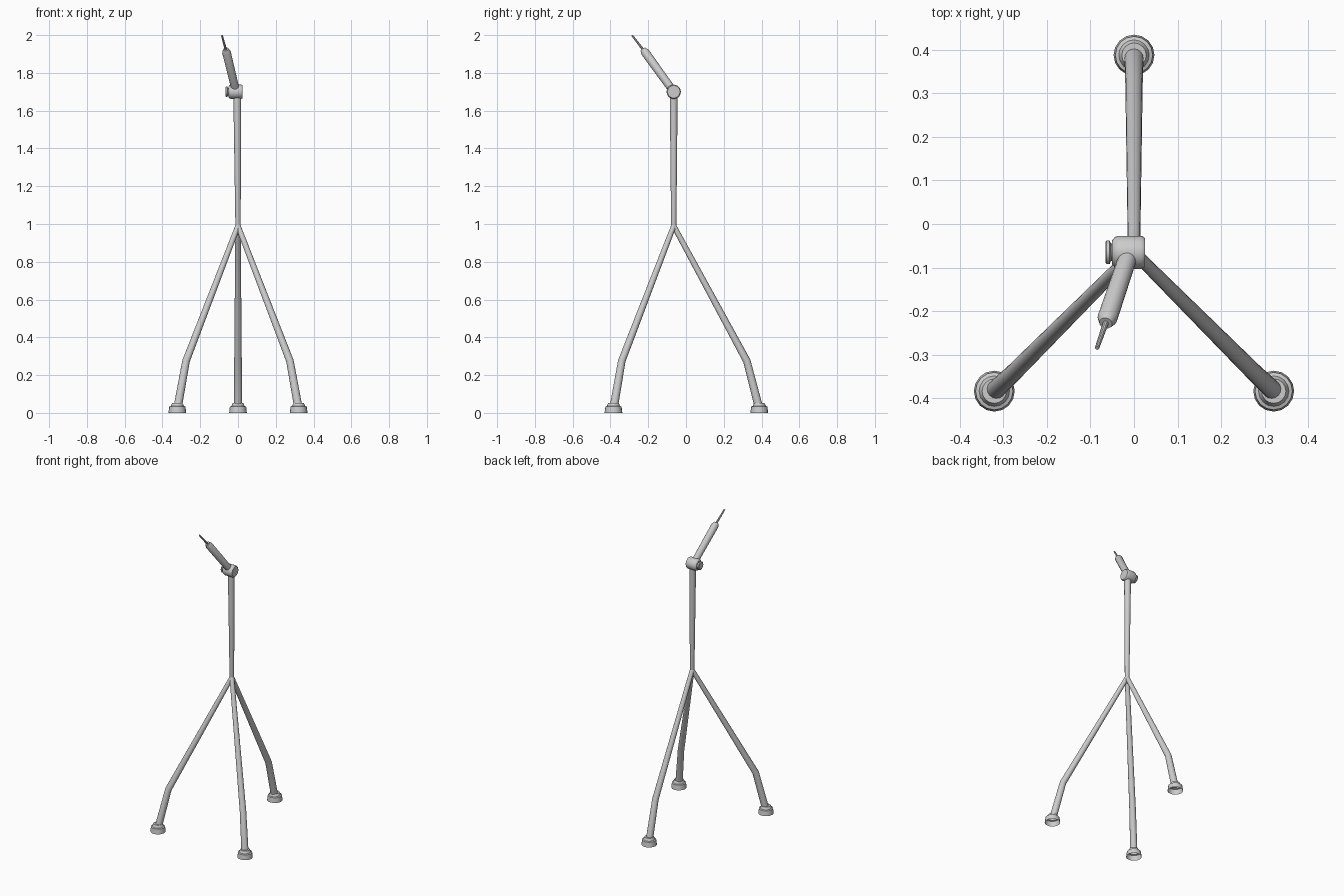
import bpy, bmesh
from mathutils import Vector

if "Cube" in bpy.data.objects:
    bpy.data.objects.remove(bpy.data.objects["Cube"])


def tube(name, pts, radii, sides=16, bottom=True, top=True):
    """Sweep a round section along pts, with one radius per point."""
    pts = [Vector(p) for p in pts]
    bm = bmesh.new()
    rings = []
    for i, (p, r) in enumerate(zip(pts, radii)):
        d = pts[min(i + 1, len(pts) - 1)] - pts[max(i - 1, 0)]
        if 0 < i < len(pts) - 1:
            d = (pts[i + 1] - p).normalized() + (p - pts[i - 1]).normalized()
        d.normalize()
        q = Vector((0, 0, 1)).rotation_difference(d)
        rot = q.to_matrix().to_4x4()
        rot.translation = p
        new = bmesh.ops.create_circle(bm, segments=sides, radius=r, matrix=rot)
        rings.append(new["verts"])
    for a, b in zip(rings, rings[1:]):
        for k in range(sides):
            j = (k + 1) % sides
            bm.faces.new((a[k], a[j], b[j], b[k]))
    if bottom:
        bm.faces.new(rings[0][::-1])
    if top:
        bm.faces.new(rings[-1])
    bmesh.ops.recalc_face_normals(bm, faces=bm.faces)
    me = bpy.data.meshes.new(name)
    bm.to_mesh(me)
    bm.free()
    ob = bpy.data.objects.new(name, me)
    bpy.context.collection.objects.link(ob)
    bpy.ops.object.select_all(action="DESELECT")
    ob.select_set(True)
    bpy.context.view_layer.objects.active = ob
    bpy.ops.object.shade_smooth_by_angle(angle=0.6)
    return ob


CY = -0.065
hub = Vector((0, CY, 0.99))

# Three bent legs, each with a hollow rubber foot
for label, knee, foot in (
    ("back", (0, 0.322, 0.275), (0, 0.388)),
    ("left", (-0.275, -0.340, 0.275), (-0.321, -0.384)),
    ("right", (0.275, -0.340, 0.275), (0.321, -0.384)),
):
    fx, fy = foot
    ankle = Vector(knee).lerp(Vector((fx, fy, 0.02)), 0.93)
    tube(label + "_leg", [hub, knee, ankle], [0.014, 0.020, 0.022])
    tube(label + "_foot", [(fx, fy, z) for z in (0, 0.033, 0.036, 0.052)],
         [0.047, 0.043, 0.035, 0.028], bottom=False)

# Upright post, slightly wider at the top
tube("post", [(0, CY, 0.975), (0, CY, 1.0), (-0.004, CY, 1.70)],
     [0.012, 0.014, 0.021])

# Pivot barrel lying along x, with rounded rims
tube("pivot_barrel",
     [(x, CY, 1.70) for x in (-0.050, -0.044, -0.036, 0.016, 0.022, 0.025)],
     [0.028, 0.035, 0.038, 0.038, 0.036, 0.033], 20)

# Clamp knob on the barrel end
tube("clamp_knob",
     [(x, CY, 1.70) for x in (-0.066, -0.063, -0.056, -0.053, -0.045)],
     [0.023, 0.027, 0.027, 0.020, 0.020])

# Tilted arm with a chamfered end and a thin rod
start = Vector((-0.010, CY, 1.70))
end = Vector((-0.065, -0.228, 1.925))
tip = Vector((-0.085, -0.285, 1.998))
tube("arm", [start, start.lerp(end, 0.93), end], [0.021, 0.023, 0.015])
tube("tip_rod", [start.lerp(end, 0.95), tip], [0.007, 0.005], 10)
